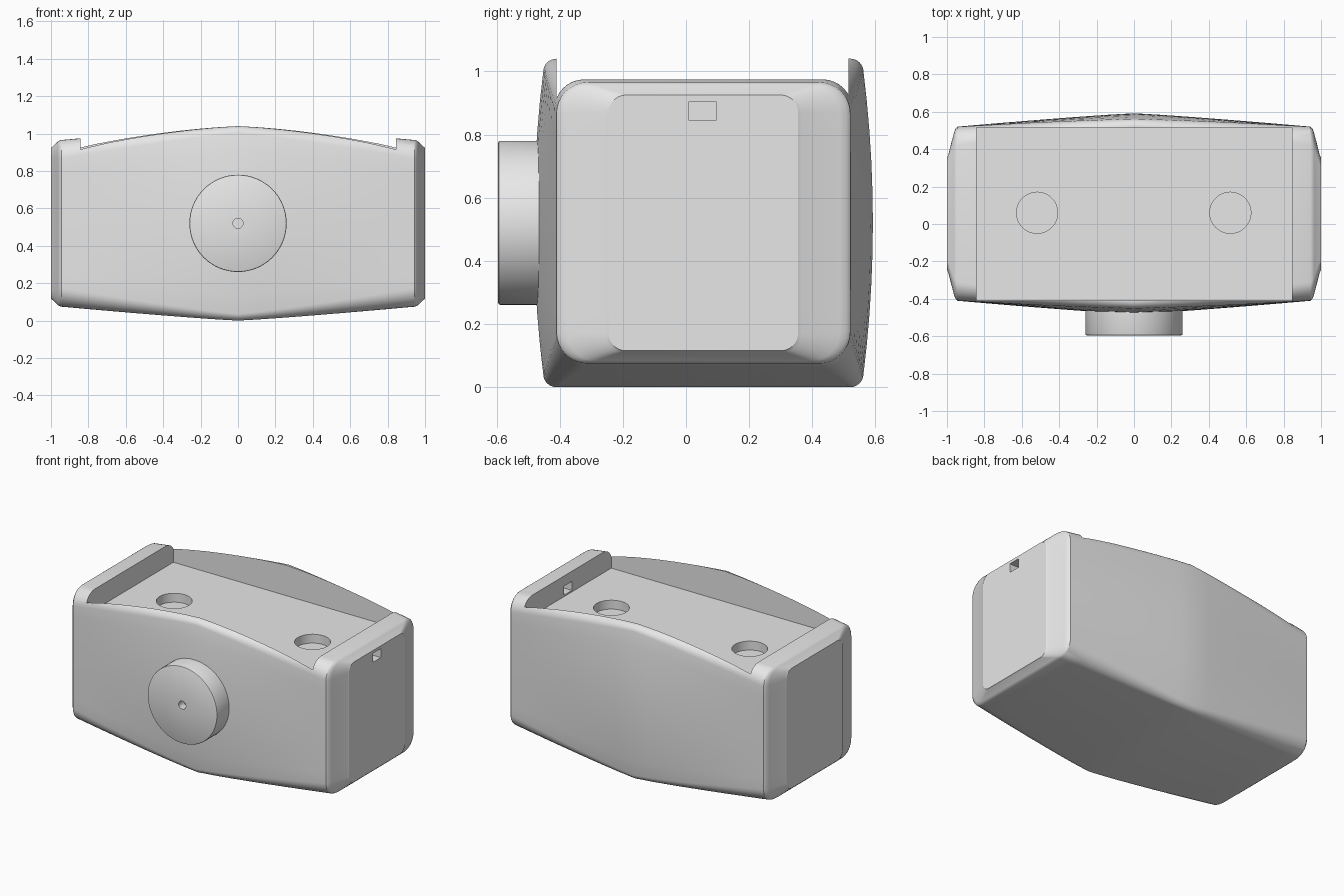
import bpy, bmesh, math
from mathutils import Matrix

old = bpy.data.objects.get("Cube")
if old:
    bpy.data.objects.remove(old)

grey = bpy.data.materials.new("light grey")
grey.use_nodes = True
COLOUR = (0.8, 0.8, 0.8, 1)
grey.diffuse_color = COLOUR
grey.node_tree.nodes["Principled BSDF"].inputs["Base Color"].default_value = COLOUR

MID_Y, MID_Z = 0.055, 0.52


def finish(bm, name):
    """Turn a bmesh into a named object with the shared material."""
    bmesh.ops.recalc_face_normals(bm, faces=bm.faces)
    mesh = bpy.data.meshes.new(name)
    bm.to_mesh(mesh)
    bm.free()
    mesh.materials.append(grey)
    ob = bpy.data.objects.new(name, mesh)
    bpy.context.collection.objects.link(ob)
    return ob


def activate(ob):
    bpy.ops.object.select_all(action='DESELECT')
    ob.select_set(True)
    bpy.context.view_layer.objects.active = ob


def smooth(ob, degrees):
    activate(ob)
    bpy.ops.object.shade_smooth_by_angle(angle=math.radians(degrees))


def cut(target, cutter):
    """Subtract a cutter, then discard it."""
    cutter.hide_render = True
    mod = target.modifiers.new("cut", 'BOOLEAN')
    mod.operation, mod.solver, mod.object = 'DIFFERENCE', 'EXACT', cutter
    activate(target)
    bpy.ops.object.modifier_apply(modifier=mod.name)
    bpy.data.objects.remove(cutter)


def box(name, x, y, z):
    bm = bmesh.new()
    bmesh.ops.create_cube(bm, size=1)
    for v in bm.verts:
        for axis, (low, high) in enumerate((x, y, z)):
            v.co[axis] = high if v.co[axis] > 0 else low
    return finish(bm, name)


def section(bm, x, inset):
    """Rounded rectangle across the body; front and back swell towards the middle."""
    t = max(0, 1 - (abs(x) / 0.95) ** 1.15)
    half_y = 0.465 + 0.037 * t - 0.165 * inset
    half_z = 0.445 + 0.075 * t - 0.04 * inset
    r = 0.1 - 0.065 * t - 0.045 * inset
    points = []
    for corner, (sy, sz) in enumerate(((1, 1), (-1, 1), (-1, -1), (1, -1))):
        for i in range(9):
            a = math.radians(90 * (corner + i / 8))
            points.append((sy * (half_y - r) + r * math.cos(a),
                           sz * (half_z - r) + r * math.sin(a)))
        if corner in (1, 3):
            # intermediate points up the front and back walls
            for i in range(1, 10):
                z = sz * -1 * (half_z - r) * (1 - i / 5)
                points.append((sy * half_y, -z))
    ring = []
    for y, z in points:
        swell = 0.035 * t * (1 - (z / half_z) ** 2)
        y += math.copysign(swell, y) * min(1, abs(y) / half_y)
        ring.append(bm.verts.new((x, y + MID_Y, z + MID_Z)))
    return ring


# Body: sections lofted from the middle out to the chamfered ends
half = [(0.118 * i, 0) for i in range(9)]
half += [(0.948, 0.02), (0.955, 0.07), (0.963, 0.2), (0.994, 0.93), (1.0, 1.0)]
stations = [(-x, k) for x, k in half[:0:-1]] + half
bm = bmesh.new()
rings = [section(bm, x, k) for x, k in stations]
for a, b in zip(rings, rings[1:]):
    for i in range(len(a)):
        j = (i + 1) % len(a)
        bm.faces.new((a[i], a[j], b[j], b[i]))
bm.faces.new(rings[0])
bm.faces.new(rings[-1])
body = finish(bm, "body")

# Top tray, open upwards
FLOOR = 0.835
cut(body, box("tray_cutter", (-0.843, 0.845), (-0.41, 0.515), (FLOOR, 1.3)))

# Round recesses in the tray floor
for x in (-0.518, 0.515):
    bm = bmesh.new()
    bmesh.ops.create_cone(bm, cap_ends=True, segments=48, radius1=0.11, radius2=0.11,
                          depth=0.12, matrix=Matrix.Translation((x, 0.06, FLOOR)))
    cut(body, finish(bm, "recess_cutter"))

# Cable slot through one end wall
cut(body, box("slot_cutter", (0.8, 1.1), (0.01, 0.095), (0.845, 0.905)))
smooth(body, 25)

# Front knob with a small centre hole
profile = [(0, -0.54), (0.027, -0.54), (0.027, -0.595), (0.254, -0.595),
           (0.258, -0.593), (0.26, -0.588), (0.26, -0.44), (0, -0.44)]
bm = bmesh.new()
verts = [bm.verts.new((r, y, MID_Z)) for r, y in profile]
edges = [bm.edges.new(pair) for pair in zip(verts, verts[1:])]
bmesh.ops.spin(bm, geom=verts + edges, cent=(0, 0, MID_Z), axis=(0, 1, 0),
               angle=math.tau, steps=64)
bmesh.ops.remove_doubles(bm, verts=bm.verts, dist=0.0001)
smooth(finish(bm, "front_knob"), 30)
